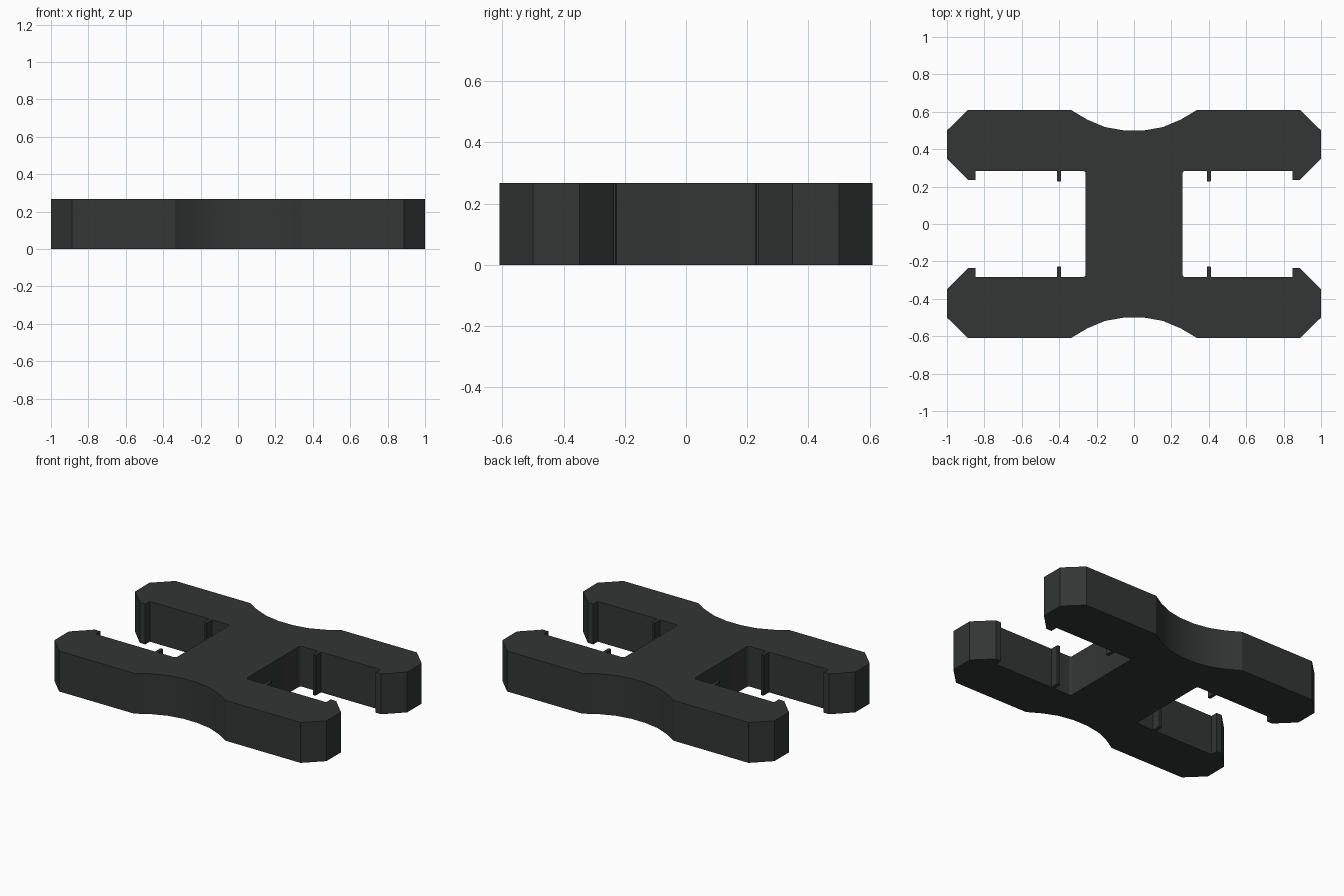
import bpy, bmesh, math

if "Cube" in bpy.data.objects:
    bpy.data.objects.remove(bpy.data.objects["Cube"])

HEIGHT = 0.268

# One quarter of the outline: waist scallop, chamfered arm, hook, stop pin, throat fillet
quarter = [(0.052, 0.5), (0.155, 0.518), (0.25, 0.558), (0.337, 0.61),
           (0.887, 0.61), (1.0, 0.5), (1.0, 0.348), (0.887, 0.236),
           (0.847, 0.236), (0.847, 0.284),
           (0.411, 0.284), (0.411, 0.231), (0.407, 0.226),
           (0.393, 0.226), (0.389, 0.231), (0.389, 0.284)]
R = 0.016
for i in range(5):
    a = math.radians(90 + 22.5 * i)
    quarter.append((0.258 + R + R * math.cos(a), 0.284 - R + R * math.sin(a)))

# Mirror to the full closed outline
right = quarter + [(x, -y) for x, y in reversed(quarter)]
outline = right + [(-x, y) for x, y in reversed(right)]

# Extrude the outline into the gauge body
bm = bmesh.new()
base = bm.faces.new([bm.verts.new((x, y, 0)) for x, y in outline])
res = bmesh.ops.extrude_face_region(bm, geom=[base], use_keep_orig=True)
top = [g for g in res["geom"] if isinstance(g, bmesh.types.BMVert)]
bmesh.ops.translate(bm, verts=top, vec=(0, 0, HEIGHT))
bmesh.ops.recalc_face_normals(bm, faces=bm.faces[:])
mesh = bpy.data.meshes.new("gauge_body")
bm.to_mesh(mesh)
bm.free()
body = bpy.data.objects.new("gauge_body", mesh)
bpy.context.collection.objects.link(body)

# Dark plastic
mat = bpy.data.materials.new("dark_plastic")
mat.diffuse_color = (0.033, 0.036, 0.035, 1)
mat.use_nodes = True
mat.node_tree.nodes["Principled BSDF"].inputs["Base Color"].default_value = mat.diffuse_color
mesh.materials.append(mat)

# Smooth scallops and fillets, crisp corners
bpy.context.view_layer.objects.active = body
body.select_set(True)
bpy.ops.object.shade_smooth_by_angle(angle=math.radians(25))
